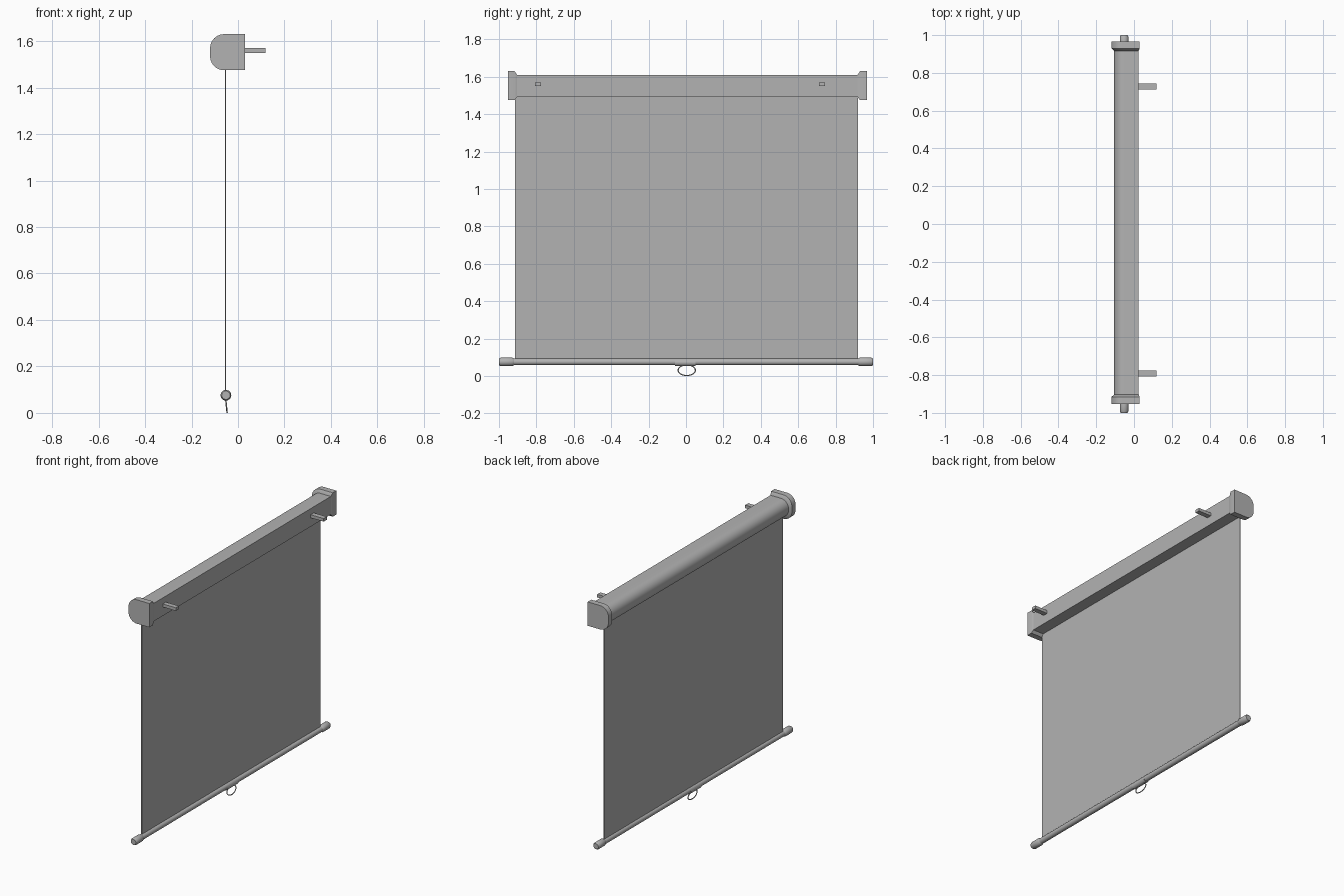
import bpy, bmesh, math
from mathutils import Matrix, Vector

if "Cube" in bpy.data.objects:
    bpy.data.objects.remove(bpy.data.objects["Cube"], do_unlink=True)

grey = bpy.data.materials.new("plain grey")
grey.use_nodes = True
COLOUR = (0.45, 0.45, 0.45, 1)
grey.diffuse_color = COLOUR
grey.node_tree.nodes["Principled BSDF"].inputs["Base Color"].default_value = COLOUR


def finish(name, bm, smooth=True):
    bmesh.ops.recalc_face_normals(bm, faces=bm.faces)
    mesh = bpy.data.meshes.new(name)
    bm.to_mesh(mesh)
    bm.free()
    obj = bpy.data.objects.new(name, mesh)
    bpy.context.collection.objects.link(obj)
    mesh.materials.append(grey)
    if smooth:
        bpy.ops.object.select_all(action='DESELECT')
        obj.select_set(True)
        bpy.context.view_layer.objects.active = obj
        bpy.ops.object.shade_smooth_by_angle(angle=math.radians(35))
    return obj


def loft(name, sections):
    """Skin a list of (y, [(x, z), ...]) sections and close both ends."""
    bm = bmesh.new()
    rings = [[bm.verts.new((x, y, z)) for x, z in pts] for y, pts in sections]
    n = len(rings[0])
    for a, b in zip(rings, rings[1:]):
        for i in range(n):
            j = (i + 1) % n
            bm.faces.new((a[i], a[j], b[j], b[i]))
    bm.faces.new(rings[0])
    bm.faces.new(rings[-1])
    return finish(name, bm)


def box(name, lo, hi):
    bm = bmesh.new()
    lo, hi = Vector(lo), Vector(hi)
    size = Matrix.Diagonal((hi - lo).to_4d())
    bmesh.ops.create_cube(bm, size=1, matrix=Matrix.Translation((lo + hi) / 2) @ size)
    return finish(name, bm, smooth=False)


def d_profile(x0, x1, z0, z1, r, steps=10):
    """Rectangle with both corners on the x0 side rounded."""
    pts = [(x1, z0), (x1, z1)]
    for cz, start in ((z1 - r, 90), (z0 + r, 180)):
        for i in range(steps + 1):
            a = math.radians(start + 90 * i / steps)
            pts.append((x0 + r + r * math.cos(a), cz + r * math.sin(a)))
    return pts


def circle(x, z, r, n=24):
    return [(x + r * math.cos(math.tau * i / n), z + r * math.sin(math.tau * i / n))
            for i in range(n)]


# Roller housing with flared end caps
body = d_profile(-0.105, 0.025, 1.493, 1.61, 0.055)
flare = d_profile(-0.12, 0.03, 1.475, 1.63, 0.06)
loft("housing", [(-0.93, body), (0.94, body)])
for side, outer, s in (("left", 0.967, 1), ("right", -0.953, -1)):
    loft(side + "_end_cap", [(outer, flare), (outer - s * 0.037, flare),
                             (outer - s * 0.05, body)])

# Wall pegs behind the housing
for side, y in (("left", 0.727), ("right", -0.791)):
    box(side + "_wall_peg", (0.02, y - 0.016, 1.55), (0.118, y + 0.016, 1.57))

# Hanging sheet
ROD_X, ROD_Z = -0.052, 0.076
box("screen_sheet", (ROD_X - 0.005, -0.914, ROD_Z), (ROD_X + 0.001, 0.92, 1.5))

# Bottom rod with thicker end grips
rod = circle(ROD_X, ROD_Z, 0.018)
loft("bottom_rod", [(-0.95, rod), (0.95, rod)])
grip = circle(ROD_X, ROD_Z, 0.023)
tip = circle(ROD_X, ROD_Z, 0.018)
for side, s in (("left", 1), ("right", -1)):
    loft(side + "_rod_grip", [(s, tip), (s * 0.991, grip), (s * 0.93, grip),
                              (s * 0.92, rod)])

# Pull handle: sleeve around the rod and an oval ring
sleeve = circle(ROD_X, ROD_Z - 0.004, 0.0195)
loft("handle_sleeve", [(-0.06, sleeve), (0.052, sleeve)])
bm = bmesh.new()
COUNT, SIDES, TUBE = 40, 8, 0.003
rings = []
for i in range(COUNT):
    a = math.tau * i / COUNT
    out = Vector((0, math.cos(a), math.sin(a)))
    centre = Vector((-0.050 - 0.003 * out.z, 0.004 + 0.046 * out.y, 0.031 + 0.028 * out.z))
    ring = []
    for k in range(SIDES):
        b = math.tau * k / SIDES
        ring.append(bm.verts.new(centre + TUBE * (out * math.cos(b) + Vector((math.sin(b), 0, 0)))))
    rings.append(ring)
for i in range(COUNT):
    p, q = rings[i], rings[(i + 1) % COUNT]
    for k in range(SIDES):
        m = (k + 1) % SIDES
        bm.faces.new((p[k], p[m], q[m], q[k]))
finish("pull_ring", bm)
